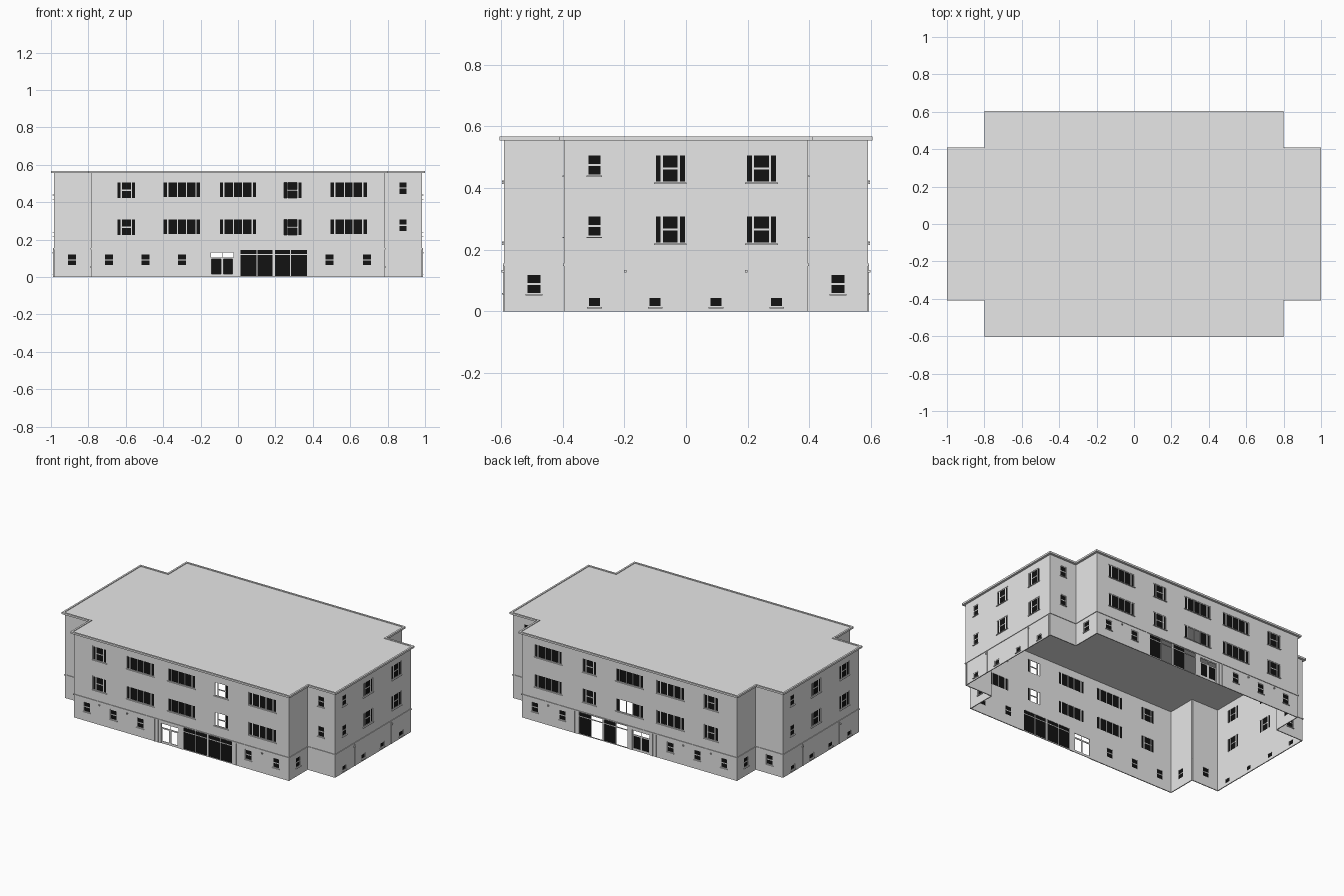
import bpy, bmesh

if "Cube" in bpy.data.objects:
    bpy.data.objects.remove(bpy.data.objects["Cube"], do_unlink=True)


def material(name, value):
    m = bpy.data.materials.new(name)
    m.use_nodes = True
    col = (value, value, value, 1)
    m.diffuse_color = col
    m.node_tree.nodes["Principled BSDF"].inputs["Base Color"].default_value = col
    return m


PLASTER = material("grey plaster", 0.8)
GLASS = material("black glass", 0.006)

# Cross-shaped plan: wing half size and main block half size
WX, WY, MX, MY = 0.985, 0.395, 0.785, 0.59
EAVE = 0.555


def finish(name, bm, mat, thickness=0):
    mesh = bpy.data.meshes.new(name)
    bm.to_mesh(mesh)
    bm.free()
    mesh.materials.append(mat)
    ob = bpy.data.objects.new(name, mesh)
    bpy.context.collection.objects.link(ob)
    if thickness:
        mod = ob.modifiers.new("thickness", 'SOLIDIFY')
        mod.thickness = thickness
        mod.offset = -1
    return ob


def outline(o):
    a, b, c, d = WX + o, WY + o, MX + o, MY + o
    quarter = [(a, b), (c, b), (c, d)]
    pts = []
    for sx, sy in ((1, 1), (-1, 1), (-1, -1), (1, -1)):
        q = quarter if sx * sy > 0 else quarter[::-1]
        pts += [(sx * x, sy * y) for x, y in q]
    return pts


def rings(name, steps, capped):
    """Stacked plan outlines, each given as (offset, height)."""
    bm = bmesh.new()
    loops = [[bm.verts.new((x, y, z)) for x, y in outline(o)] for o, z in steps]
    pairs = list(zip(loops, loops[1:]))
    if capped:
        bm.faces.new(loops[0][::-1])
        bm.faces.new(loops[-1])
    else:
        pairs.append((loops[-1], loops[0]))
    for lo, hi in pairs:
        for i in range(len(lo)):
            j = (i + 1) % len(lo)
            bm.faces.new((lo[i], lo[j], hi[j], hi[i]))
    bmesh.ops.recalc_face_normals(bm, faces=bm.faces[:])
    return finish(name, bm, PLASTER)


class Plane:
    """A vertical plane: u runs along the axis, depth runs outward."""
    def __init__(self, axis, at, side):
        self.axis, self.at, self.side = axis, at, side
        self.flip = (axis == 'x') == (side > 0)

    def point(self, u, z, depth=0):
        c = self.side * (self.at + depth)
        return (u, c, z) if self.axis == 'x' else (c, u, z)

    def grid(self, bm, rect, holes, depth=0):
        """Rectangular sheet with rectangular holes."""
        u0, u1, z0, z1 = rect
        us = sorted({round(v, 4) for h in [rect] + holes for v in h[:2]})
        zs = sorted({round(v, 4) for h in [rect] + holes for v in h[2:]})
        verts = {}

        def vert(u, z):
            if (u, z) not in verts:
                verts[u, z] = bm.verts.new(self.point(u, z, depth))
            return verts[u, z]

        for ua, ub in zip(us, us[1:]):
            for za, zb in zip(zs, zs[1:]):
                u, z = (ua + ub) / 2, (za + zb) / 2
                if any(h[0] < u < h[1] and h[2] < z < h[3] for h in holes):
                    continue
                f = [vert(ua, za), vert(ub, za), vert(ub, zb), vert(ua, zb)]
                bm.faces.new(f[::-1] if self.flip else f)

    def box(self, bm, rect, out):
        u0, u1, z0, z1 = rect
        corners = [(u0, z0), (u1, z0), (u1, z1), (u0, z1)]
        back = [bm.verts.new(self.point(u, z, -0.002)) for u, z in corners]
        front = [bm.verts.new(self.point(u, z, out)) for u, z in corners]
        faces = [bm.faces.new(back[::-1]), bm.faces.new(front)]
        for i in range(4):
            j = (i + 1) % 4
            faces.append(bm.faces.new((back[i], back[j], front[j], front[i])))
        bmesh.ops.recalc_face_normals(bm, faces=faces)


def stacked(w, h):
    return [(-w, w, -h, -h / 2 - 0.003), (-w, w, -h / 2 + 0.003, 0)]


def columns(spans, z0, z1):
    return [(a, b, z0, z1) for a, b in spans]


# Panes of each window kind, relative to its centre and top
STRIPS = [(-0.097, -0.079), (-0.072, -0.026), (-0.021, 0.021), (0.026, 0.072), (0.079, 0.097)]
DOOR = [(-0.177, -0.092), (-0.088, -0.006), (0.006, 0.088), (0.092, 0.177)]
KINDS = {
    "wide": columns(STRIPS, -0.078, 0),
    "triple": columns([(-0.047, -0.031)], -0.084, 0) + stacked(0.024, 0.084)
              + columns([(0.031, 0.047)], -0.084, 0),
    "single": stacked(0.019, 0.062),
    "ground": stacked(0.021, 0.058),
    "vent": [(-0.018, 0.018, -0.025, 0)],
    "door": columns([(-0.06, -0.002), (0.002, 0.06)], -0.025, 0)
            + columns([(-0.057, -0.006), (0.006, 0.054)], -0.115, -0.034),
    "gate": [r for a, b in DOOR for r in ((a, b, -0.14, -0.028), (a, b, -0.023, 0))],
}
UPPER = (0.506, 0.308)


def facade(name, plane, span, windows, pipes=(), lamps=()):
    """Wall with openings, frames, panes and sills; a window is (kind, u, top, open panes)."""
    wall, frame, glass, trim = [bmesh.new() for _ in range(4)]
    openings = []
    for kind, u, top, missing in windows:
        panes = [(u + a, u + b, top + c, top + d) for a, b, c, d in KINDS[kind]]
        m = 0.004
        low = min(p[2] for p in panes) - m
        rect = (min(p[0] for p in panes) - m, max(p[1] for p in panes) + m,
                0 if kind in ("door", "gate") else low, top + m)
        openings.append(rect)
        plane.grid(frame, rect, panes, -0.002)
        for i, p in enumerate(panes):
            if i not in missing:
                plane.grid(glass, p, [], -0.004)
        if kind not in ("door", "gate"):
            plane.box(trim, (rect[0] - 0.002, rect[1] + 0.002, low - 0.004, low), 0.006)
    plane.grid(wall, (*span, 0, EAVE), openings)
    for u in pipes:
        plane.box(trim, (u - 0.002, u + 0.002, 0, 0.148), 0.003)
    for u in lamps:
        plane.box(trim, (u - 0.004, u + 0.004, 0.127, 0.135), 0.008)
    finish(name + "_wall", wall, PLASTER, 0.006)
    for part, bm, mat, t in (("frames", frame, PLASTER, 0.004),
                             ("glass", glass, GLASS, 0), ("trim", trim, PLASTER, 0)):
        if bm.verts:
            finish(name + "_" + part, bm, mat, t)
        else:
            bm.free()


def upper(kind, u, missing=()):
    return [(kind, u, z, missing) for z in UPPER]


# Long front and back walls, and the short returns of the wings
for label, s in (("front", -1), ("back", 1)):
    front = s < 0
    wins = upper("triple", -0.597) + upper("wide", -0.3)
    wins += [("wide", 0, UPPER[0], ()), ("wide", 0, UPPER[1], () if front else (2, 3))]
    wins += upper("triple", 0.292, (0, 1, 2) if front else ()) + upper("wide", 0.592)
    wins += [("ground", u, 0.121, ()) for u in (-0.69, -0.495, -0.3, 0.49, 0.69)]
    wins += [("door", -0.084, 0.13, (0, 1, 2, 3) if front else (0, 1)),
             ("gate", 0.191, 0.145, () if front else (0, 1, 4, 5))]
    facade(label, Plane('x', MY, s), (-MX, MX), wins,
           (-0.195, -0.17, 0.4), (-0.597, -0.395, 0.59))
    facade(label + "_left_return", Plane('x', WY, s), (MX, WX), upper("single", 0.883))
    facade(label + "_right_return", Plane('x', WY, s), (-WX, -MX),
           [("ground", -0.887, 0.121, ())])

# Wing end walls and the sides of the main block
for label, s in (("left", 1), ("right", -1)):
    wins = upper("single", -0.297 * s) + upper("triple", -0.051 * s) + upper("triple", 0.245 * s)
    wins += [("vent", u, 0.043, ()) for u in (-0.297, -0.1, 0.097, 0.294)]
    facade(label + "_wing_end", Plane('y', WX, s), (-WY, WY), wins,
           (-0.38, -0.19, 0.19, 0.38), (-0.197, 0.195))
    for end, t in (("front", -1), ("back", 1)):
        facade(label + "_" + end + "_side", Plane('y', MX, s), sorted((t * WY, t * MY)),
               [("ground", t * 0.493, 0.118, ())])

# Belt course above the ground floor, and the roof with its raised rim
rings("belt_course", [(-0.002, 0.148), (0.004, 0.148), (0.004, 0.155), (-0.002, 0.155)], False)
rings("roof", [(0, EAVE), (0.015, EAVE), (0.015, 0.567), (0.003, 0.567), (0.003, 0.563)], True)
